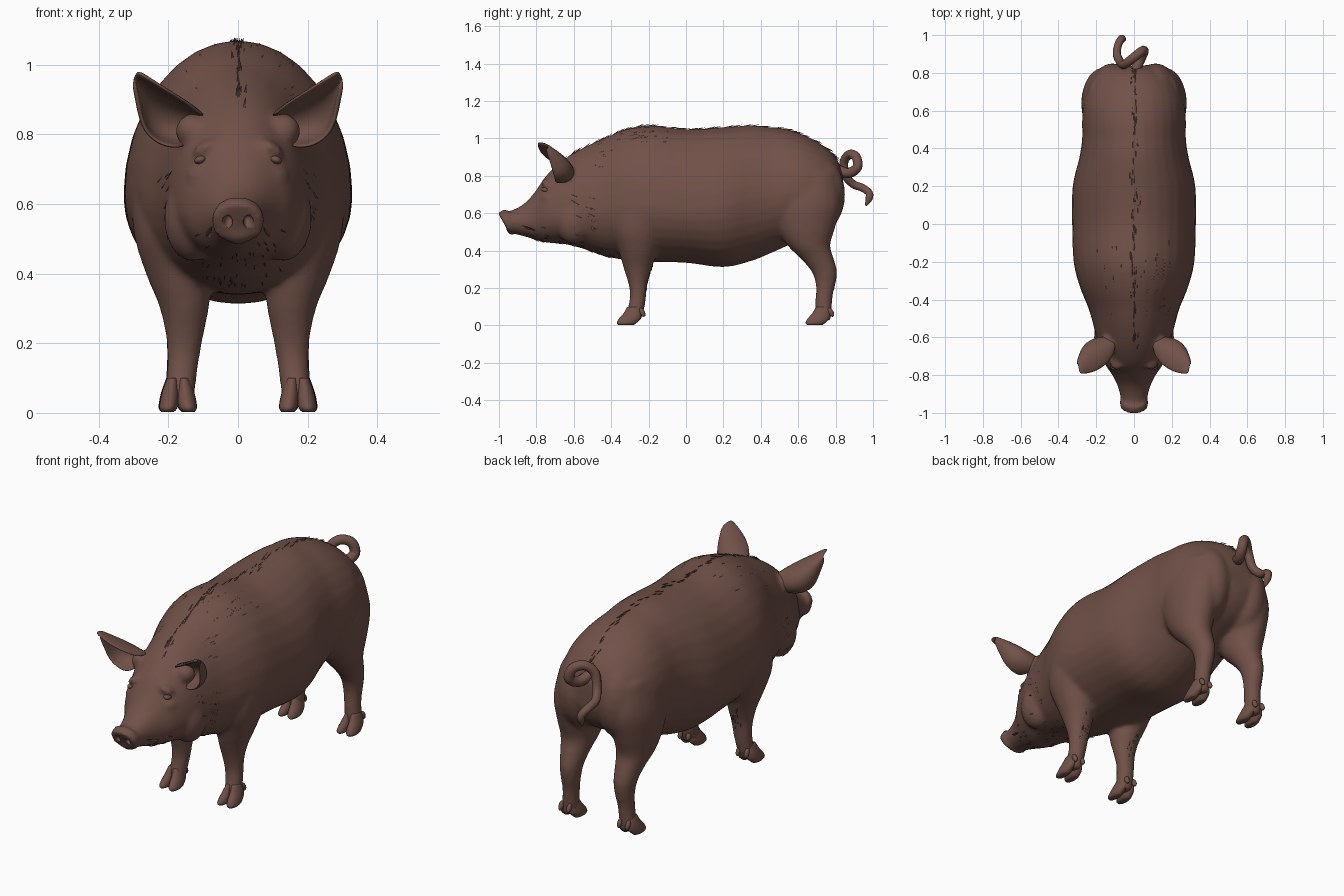
import bpy, bmesh, math, random
from mathutils import Vector, Matrix, Euler
from mathutils.bvhtree import BVHTree

random.seed(4)
if "Cube" in bpy.data.objects:
    bpy.data.objects.remove(bpy.data.objects["Cube"])

hide = bpy.data.materials.new("brown_hide")
hide.use_nodes = True
colour = (0.165, 0.083, 0.066, 1)
hide.diffuse_color = colour
hide.node_tree.nodes["Principled BSDF"].inputs["Base Color"].default_value = colour


def make(name, bm):
    """Turn a bmesh into a smooth object with the hide material."""
    bmesh.ops.recalc_face_normals(bm, faces=bm.faces)
    for f in bm.faces:
        f.smooth = True
    me = bpy.data.meshes.new(name)
    bm.to_mesh(me)
    bm.free()
    me.materials.append(hide)
    ob = bpy.data.objects.new(name, me)
    bpy.context.collection.objects.link(ob)
    return ob


def bake(ob):
    """Replace the mesh by its modified result."""
    dg = bpy.context.evaluated_depsgraph_get()
    me = bpy.data.meshes.new_from_object(ob.evaluated_get(dg))
    ob.modifiers.clear()
    ob.data = me
    for p in me.polygons:
        p.use_smooth = True


def spline(rows, steps=4):
    """Catmull-Rom through rows of numbers."""
    out = []
    for i in range(len(rows) - 1):
        quad = [rows[max(0, min(len(rows) - 1, i + k))] for k in (-1, 0, 1, 2)]
        for s in range(steps):
            t = s / steps
            out.append([0.5 * (2 * b + (c - a) * t + (2 * a - 5 * b + 4 * c - d) * t * t
                               + (3 * b - a - 3 * c + d) * t ** 3) for a, b, c, d in zip(*quad)])
    return out + [list(rows[-1])]


def loft(bm, rings):
    rings = [[bm.verts.new(p) for p in r] for r in rings]
    n = len(rings[0])
    for a, b in zip(rings, rings[1:]):
        for i in range(n):
            bm.faces.new((a[i], a[(i + 1) % n], b[(i + 1) % n], b[i]))
    bm.faces.new(rings[0])
    bm.faces.new(rings[-1])


def ring(fn, n=32):
    return [fn(math.cos(2 * math.pi * i / n), math.sin(2 * math.pi * i / n)) for i in range(n)]


def ball(bm, loc, size, rot=(0, 0, 0)):
    m = Matrix.LocRotScale(Vector(loc), Euler(rot), Vector(size))
    bmesh.ops.create_uvsphere(bm, u_segments=20, v_segments=12, radius=1, matrix=m)


def column(bm, rows, side):
    """Upright loft from rows of x, y front, y back, z, half width."""
    loft(bm, [ring(lambda c, s: (side * (x + w * c), (f + b) / 2 + (b - f) / 2 * s, z), 20)
              for x, f, b, z, w in spline(rows)])


# Trunk and head: y, top, bottom, half width, height share of the widest level
trunk = [(-.96, .605, .50, .062, .5), (-.90, .63, .485, .075, .48), (-.85, .665, .472, .09, .45),
         (-.80, .725, .455, .115, .43), (-.74, .81, .442, .155, .4), (-.65, .89, .435, .19, .36),
         (-.55, .95, .41, .212, .38), (-.45, .995, .375, .24, .4), (-.33, 1.045, .35, .288, .42),
         (-.2, 1.07, .34, .32, .41), (0, 1.05, .335, .328, .4), (.2, 1.06, .312, .325, .43),
         (.35, 1.07, .345, .29, .45), (.45, 1.06, .385, .275, .45), (.55, 1.045, .43, .275, .45),
         (.65, 1.01, .48, .265, .45), (.75, .95, .53, .225, .45), (.81, .885, .59, .16, .45),
         (.84, .80, .66, .08, .5)]
bm = bmesh.new()
loft(bm, [ring(lambda c, s: (w * c, y, bot + (top - bot) * (k + (1 - k if s > 0 else k) * s)))
          for y, top, bot, w, k in spline(trunk)])

# Snout disc, tilted so its top leads
bmesh.ops.create_cone(bm, cap_ends=True, segments=28, radius1=1, radius2=1, depth=1,
                      matrix=Matrix.LocRotScale(Vector((0, -.952, .553)), Euler((math.radians(120), 0, 0)),
                                                Vector((.076, .07, .045))))

# Legs, hams, brows and cheeks
front_leg = [(.168, -.33, -.24, .025, .042), (.163, -.313, -.222, .09, .043), (.157, -.30, -.212, .16, .047),
             (.153, -.31, -.205, .23, .056), (.155, -.335, -.18, .31, .073), (.172, -.36, -.15, .4, .093),
             (.2, -.39, -.11, .52, .10), (.2, -.37, -.08, .68, .105), (.18, -.3, -.12, .8, .08)]
back_leg = [(.172, .69, .775, .025, .042), (.168, .69, .78, .09, .041), (.163, .693, .785, .16, .042),
            (.16, .693, .80, .22, .047), (.16, .67, .808, .29, .056), (.162, .61, .79, .36, .07),
            (.165, .54, .772, .43, .09), (.165, .48, .80, .53, .108), (.16, .45, .83, .66, .118),
            (.15, .5, .80, .82, .09)]
for side in (-1, 1):
    column(bm, front_leg, side)
    column(bm, back_leg, side)
    ball(bm, (side * .115, .70, .70), (.115, .152, .21))
    ball(bm, (side * .098, -.742, .762), (.04, .032, .016), (.4, side * .5, side * .5))
    ball(bm, (side * .115, -.735, .695), (.035, .042, .018), (.3, side * .5, 0))
    ball(bm, (side * .13, -.6, .56), (.083, .1, .125))
    ball(bm, (side * .13, -.63, .81), (.05, .05, .05))
body = make("body", bm)
mod = body.modifiers.new("blend", 'REMESH')
mod.mode = 'VOXEL'
mod.voxel_size = .011
mod = body.modifiers.new("soften", 'SMOOTH')
mod.factor = .5
mod.iterations = 10

# Nostrils and mouth line are cut out of the head
bm = bmesh.new()
for side in (-1, 1):
    ball(bm, (side * .03, -.978, .548), (.014, .03, .02), (.5, 0, side * .2))
    ball(bm, (side * .088, -.86, .527), (.018, .085, .004), (-.35, 0, side * .2))
cutter = make("nostril_cutter", bm)
cutter.hide_render = True
mod = body.modifiers.new("nostrils", 'BOOLEAN')
mod.operation = 'DIFFERENCE'
mod.object = cutter
bake(body)
bpy.data.objects.remove(cutter)

# Cloven hooves with dewclaws
toe = [(0, -.068, .015, .003, .018), (0, -.076, .03, .014, .026), (0, -.066, .05, .035, .027),
       (0, -.04, .055, .065, .024), (0, -.02, .045, .1, .016)]
for place, cx, cy in (("front", .172, -.294), ("back", .174, .715)):
    for side, label in ((-1, "right"), (1, "left")):
        bm = bmesh.new()
        for t in (-1, 1):
            column(bm, [(cx + t * (.03 - .14 * z), cy + f, cy + b, z, w) for _, f, b, z, w in toe], side)
            ball(bm, (side * (cx + t * .024), cy + .06, .07), (.012, .014, .026), (.5, 0, 0))
        make(f"{place}_{label}_hoof", bm)

# Cupped ears: upper edge, back and lower edge rows running from base to tip
ear_rows = [[(.10, -.68, .85), (.095, -.62, .86), (.11, -.59, .80), (.15, -.63, .765), (.165, -.70, .765)],
            [(.135, -.74, .885), (.165, -.64, .895), (.205, -.59, .835), (.23, -.625, .78), (.215, -.70, .765)],
            [(.20, -.785, .925), (.225, -.69, .93), (.25, -.63, .885), (.275, -.65, .825), (.27, -.71, .805)],
            [(.255, -.795, .96), (.265, -.735, .957), (.28, -.69, .93), (.287, -.69, .895), (.285, -.73, .88)],
            [(.288, -.795, .98), (.293, -.77, .977), (.298, -.745, .968), (.3, -.735, .955), (.298, -.755, .945)]]
for side, label in ((-1, "right"), (1, "left")):
    bm = bmesh.new()
    grid = [[bm.verts.new((side * x, y, z)) for x, y, z in row] for row in ear_rows]
    for a, b in zip(grid, grid[1:]):
        for i in range(len(a) - 1):
            bm.faces.new((a[i], a[i + 1], b[i + 1], b[i]))
    ear = make(f"{label}_ear", bm)
    mod = ear.modifiers.new("thickness", 'SOLIDIFY')
    mod.thickness = .016
    mod.offset = 0
    ear.modifiers.new("round", 'SUBSURF').levels = 2
    bake(ear)

# Eyes
for side, label in ((-1, "right"), (1, "left")):
    bm = bmesh.new()
    ball(bm, (side * .108, -.75, .727), (.018, .024, .012), (0, side * .3, 0))
    make(f"{label}_eye", bm)

# Curled tail
tail_path = [(0, .80, .84), (.03, .865, .815), (.052, .915, .845), (.035, .91, .90), (-.01, .875, .915),
             (-.05, .845, .875), (-.07, .855, .80), (-.09, .895, .755), (-.085, .945, .735),
             (-.065, .982, .70), (-.06, .962, .64)]
points = [Vector(p) for p in spline(tail_path, 6)]
bm = bmesh.new()
rings = []
for i, p in enumerate(points):
    d = (points[min(i + 1, len(points) - 1)] - points[max(i - 1, 0)]).normalized()
    u = d.cross(Vector((1, .2, .1))).normalized()
    v = d.cross(u)
    r = .028 - .009 * i / len(points) if i < len(points) - 4 else .004 * (len(points) - i)
    rings.append(ring(lambda c, s: p + r * (c * u + s * v), 12))
loft(bm, rings)
make("tail", bm)

# Bristles along the spine, neck, throat and elbows
bm = bmesh.new()
bm.from_mesh(body.data)
tree = BVHTree.FromBMesh(bm)
bm.free()
bm = bmesh.new()


def bristle(origin, ray, flow, length, lift=.1):
    """Thin spike lying along the skin where the ray meets it."""
    hit, normal, _, _ = tree.ray_cast(Vector(origin), Vector(ray))
    if hit is None:
        return
    flow = Vector(flow)
    d = ((flow - normal * flow.dot(normal)).normalized() + normal * lift).normalized()
    m = Matrix.LocRotScale(hit + d * length * .3 - normal * .003, d.to_track_quat('Z', 'Y'), None)
    bmesh.ops.create_cone(bm, cap_ends=False, segments=5, radius1=.005, radius2=.0005, depth=length, matrix=m)


for _ in range(70):
    bristle((random.gauss(0, .01), random.uniform(-.68, .8), 2), (0, 0, -1), (0, 1, 0), .055, .25)
for _ in range(40):
    bristle((random.uniform(-.2, .2), random.uniform(-.5, -.1), 2), (0, 0, -1), (0, 1, 0), .04)
for _ in range(40):
    bristle((random.uniform(-.13, .13), random.uniform(-.85, -.4), 0), (0, 0, 1), (0, 1, 0), .045, .2)
for side in (-1, 1):
    for _ in range(14):
        z = random.uniform(.2, .33)
        bristle((side * random.uniform(.13, .18), .1, z), (0, -1, 0), (0, 0, -1), .03, .3)
        bristle((side, random.uniform(-.62, -.5), random.uniform(.45, .7)), (-side, 0, 0), (0, 1, -.4), .045)
make("bristles", bm)
